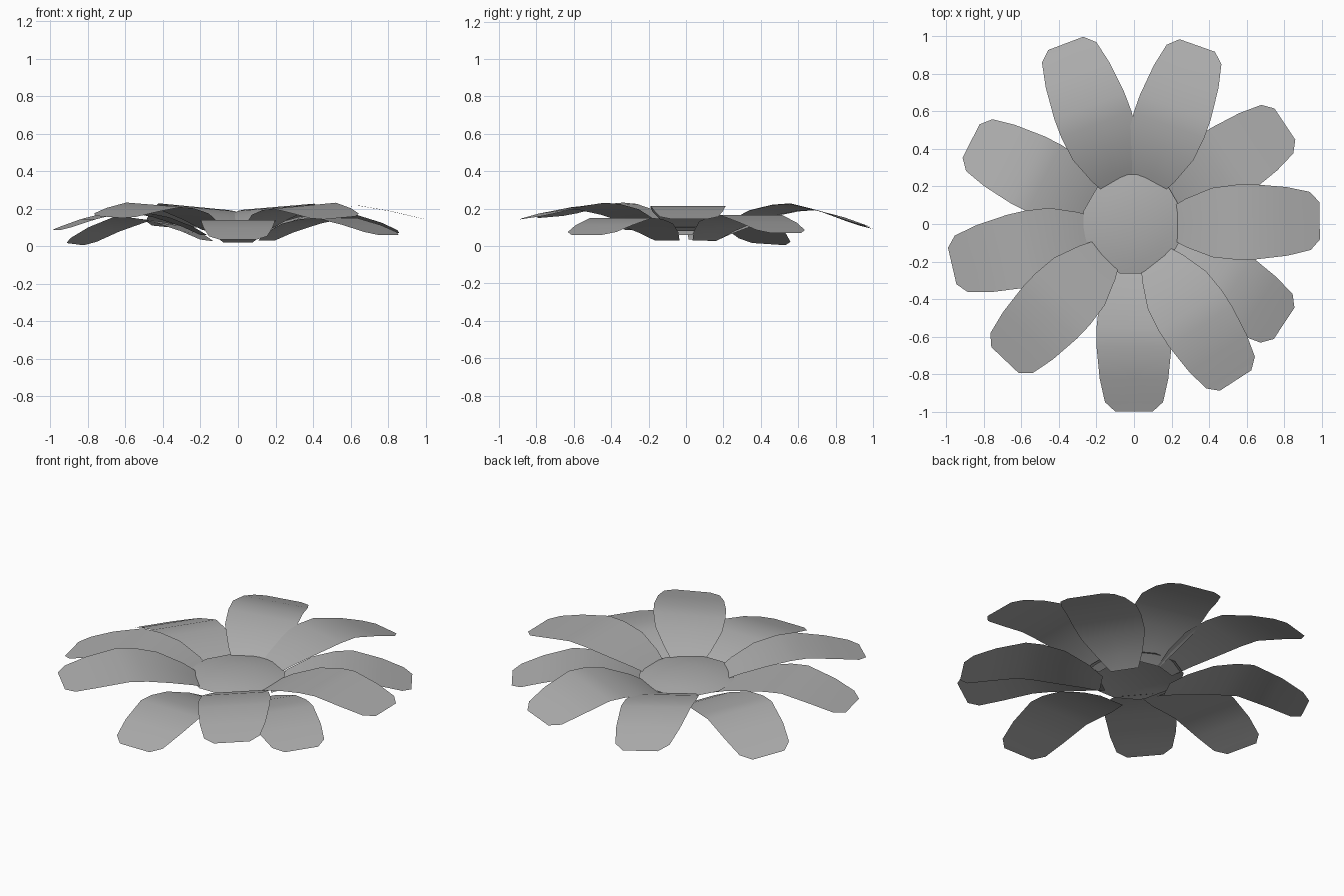
import bpy, bmesh, math
from mathutils import Matrix

if "Cube" in bpy.data.objects:
    bpy.data.objects.remove(bpy.data.objects["Cube"])

grey = bpy.data.materials.new("mid grey")
grey.use_nodes = True
colour = (0.42, 0.42, 0.42, 1)
grey.diffuse_color = colour
grey.node_tree.nodes["Principled BSDF"].inputs["Base Color"].default_value = colour


def finish(name, bm):
    mesh = bpy.data.meshes.new(name)
    bm.to_mesh(mesh)
    bm.free()
    mesh.materials.append(grey)
    for poly in mesh.polygons:
        poly.use_smooth = True
    obj = bpy.data.objects.new(name, mesh)
    bpy.context.collection.objects.link(obj)


# Petal stations: distance along, half width, share of rise, share of droop
STATIONS = [(0.19, 0.08, 0, 0), (0.28, 0.13, 0.36, 0), (0.42, 0.185, 0.75, 0),
            (0.55, 0.2, 0.95, 0), (0.65, 0.2, 1, 0), (0.82, 0.183, 1, 0.42),
            (0.945, 0.155, 1, 0.84), (0.995, 0.1, 1, 1)]


def petal(name, angle, length, base, peak, tip, roll):
    bm = bmesh.new()
    rows = []
    for r, half, rise, droop in STATIONS:
        z = base + (peak - base) * rise - (peak - tip) * droop
        rows.append([bm.verts.new((r * length, s * half, z + s * half * roll))
                     for s in (-1, 0, 1)])
    for a, b in zip(rows, rows[1:]):
        for i in range(2):
            bm.faces.new((a[i], b[i], b[i + 1], a[i + 1]))
    bm.transform(Matrix.Rotation(math.radians(angle), 4, "Z"))
    finish(name, bm)


# Ring of petals: angle, length, base height, peak height, tip height, sideways slope
PETALS = [(-90, 1.005, 0.02, 0.14, 0.035, 0), (-57, 1.0, 0.08, 0.215, 0.15, 0.08),
          (-33.5, 0.965, 0.03, 0.15, 0.06, 0), (1, 0.995, 0.08, 0.215, 0.145, 0),
          (33.5, 0.97, 0.03, 0.165, 0.07, 0), (70.5, 1.015, 0.07, 0.21, 0.11, -0.08),
          (110.7, 1.035, 0.07, 0.21, 0.1, 0.09), (153, 0.98, 0.03, 0.145, 0.01, 0.06),
          (193, 1.0, 0.06, 0.185, 0.085, 0), (226.5, 1.005, 0.08, 0.22, 0.155, -0.06)]
for n, spec in enumerate(PETALS):
    petal(f"petal_{n + 1}", *spec)

# Shallow domed centre, open underneath
bm = bmesh.new()
SIDES = 12
rings = []
for radius, z in [(0.272, 0.098), (0.2, 0.113), (0.1, 0.124)]:
    rings.append([bm.verts.new((radius * math.cos(t) - 0.006, radius * math.sin(t), z))
                  for t in (math.tau * (i + 0.5) / SIDES for i in range(SIDES))])
top = bm.verts.new((-0.006, 0, 0.127))
for i in range(SIDES):
    j = (i + 1) % SIDES
    for a, b in zip(rings, rings[1:]):
        bm.faces.new((a[i], a[j], b[j], b[i]))
    bm.faces.new((rings[-1][i], rings[-1][j], top))
finish("flower_centre", bm)
